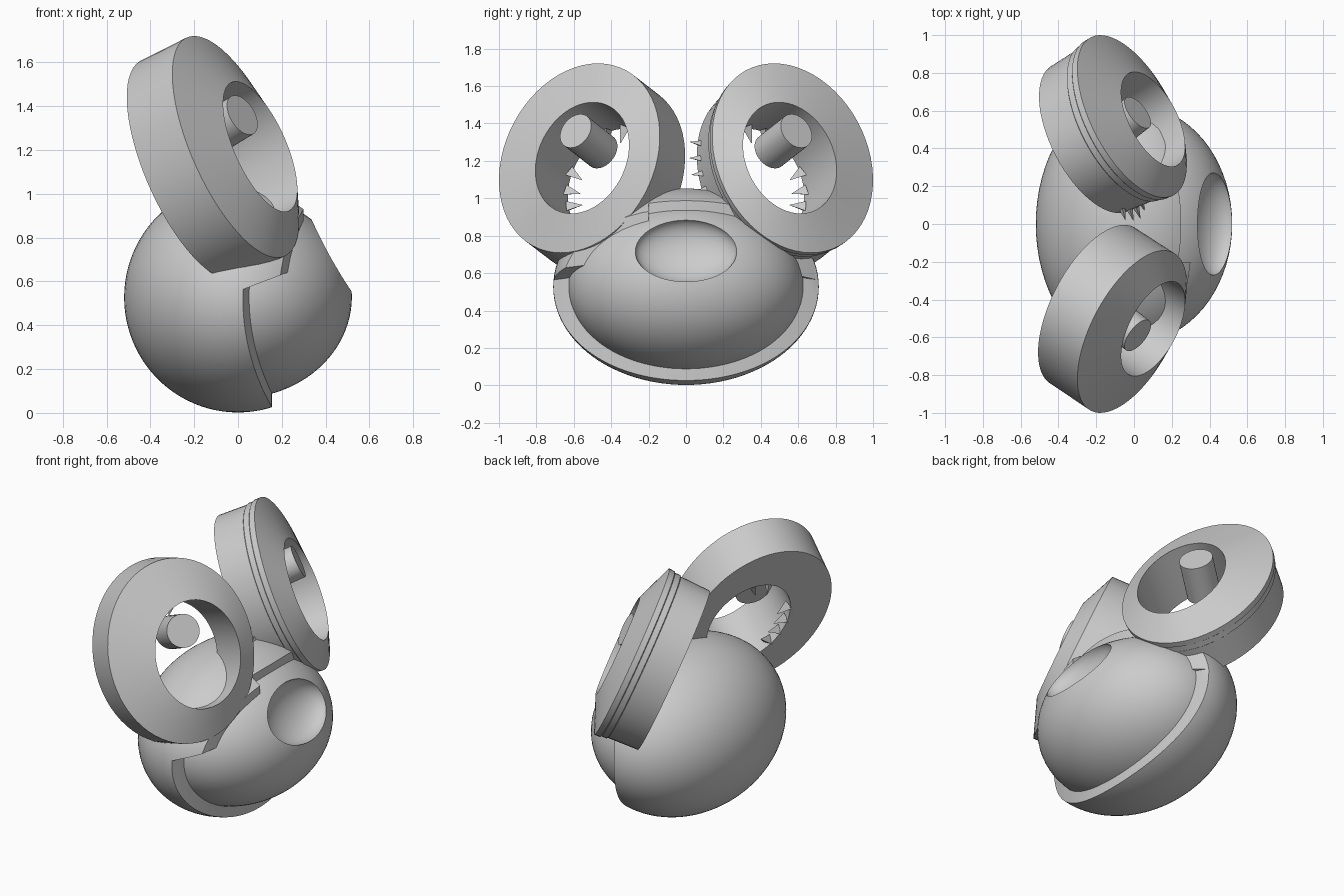
import bpy, bmesh, math
from mathutils import Vector, Matrix

old = bpy.data.objects.get("Cube")
if old:
    bpy.data.objects.remove(old, do_unlink=True)

grey = bpy.data.materials.new("plain_grey")
grey.use_nodes = True
grey.diffuse_color = (0.6, 0.6, 0.6, 1)
grey.node_tree.nodes["Principled BSDF"].inputs["Base Color"].default_value = (0.6, 0.6, 0.6, 1)


def activate(ob):
    bpy.ops.object.select_all(action='DESELECT')
    ob.select_set(True)
    bpy.context.view_layer.objects.active = ob


def shade(ob):
    activate(ob)
    bpy.ops.object.shade_smooth_by_angle(angle=math.radians(35))


def finish(name, bm, smooth=True):
    bmesh.ops.recalc_face_normals(bm, faces=bm.faces)
    mesh = bpy.data.meshes.new(name)
    bm.to_mesh(mesh)
    bm.free()
    mesh.materials.append(grey)
    ob = bpy.data.objects.new(name, mesh)
    bpy.context.collection.objects.link(ob)
    if smooth:
        shade(ob)
    return ob


def ellipsoid(name, centre, radii, rotation=Matrix.Identity(4)):
    bm = bmesh.new()
    bmesh.ops.create_uvsphere(bm, u_segments=72, v_segments=48, radius=1)
    bm.transform(Matrix.Translation(centre) @ rotation @ Matrix.Diagonal((*radii, 1)))
    return finish(name, bm)


def cut(ob, cutter):
    mod = ob.modifiers.new("cut", 'BOOLEAN')
    mod.operation = 'DIFFERENCE'
    mod.solver = 'EXACT'
    mod.object = cutter
    activate(ob)
    bpy.ops.object.modifier_apply(modifier=mod.name)
    bpy.data.objects.remove(cutter, do_unlink=True)
    shade(ob)


def curved_cutter(middle, bend, y0, y1, bottom, top, slope=0.0, steps=36):
    """Block whose rear wall bows backwards towards the sides; slope lifts its front."""
    bm = bmesh.new()
    ys = [y0 + (y1 - y0) * i / steps for i in range(steps + 1)]
    outline = [(middle - bend * y * y, y) for y in ys] + [(1, y1), (1, y0)]
    face = bm.faces.new([bm.verts.new((x, y, bottom + slope * x)) for x, y in outline])
    ext = bmesh.ops.extrude_face_region(bm, geom=[face])
    verts = [v for v in ext["geom"] if isinstance(v, bmesh.types.BMVert)]
    bmesh.ops.translate(bm, verts=verts, vec=(0, 0, top - bottom))
    return finish("cutter", bm, False)


# Rear shell: curved rim, with a forward lip under one ear only
shell = ellipsoid("body_shell", (0, 0, 0.527), (0.52, 0.71, 0.525))
cut(shell, curved_cutter(0.155, 0.265, -0.9, 0.9, -0.6, 0.555, 0.38))
cut(shell, curved_cutter(0.25, 0.46, -0.2, 0.9, 0.53, 1.3))
cut(shell, curved_cutter(0.31, 0.28, -0.9, -0.19, 0.58, 1.31))

# Muzzle with a scooped nose socket
muzzle = ellipsoid("muzzle", (0, 0, 0.53), (0.52, 0.63, 0.463))
tilt = Matrix.Rotation(-math.atan2(0.18, 0.33), 4, 'Y')
cut(muzzle, ellipsoid("cutter", (0.43, 0, 0.72), (0.12, 0.272, 0.188), tilt))

# Ring frame: axis points forwards, outwards and up; across points inwards
AXIS = Vector((0.816, -0.427, 0.391)).normalized()
RISE = (Vector((0, 0, 1)) - AXIS * AXIS.z).normalized()
ACROSS = Vector((0, 0, 1)).cross(AXIS).normalized()
CENTRE = Vector((-0.01, -0.57, 1.215))
HOLE = (0.275, 0.323, 0.065, -0.035)
REAR_HOLE = (0.27, 0.32, 0.085, -0.035)


def ring_point(angle, depth, wide, tall, shift=0, lift=0):
    return (CENTRE + AXIS * depth + ACROSS * (shift + wide * math.cos(angle))
            + RISE * (lift + tall * math.sin(angle)))


def mirrored(p, side):
    return Vector((p.x, -side * p.y, p.z))


def ring(name, side, sections, count=64):
    bm = bmesh.new()
    loops = []
    for section in sections:
        loops.append([bm.verts.new(mirrored(ring_point(math.tau * i / count, *section), side))
                      for i in range(count)])
    for a, b in zip(loops, loops[1:] + loops[:1]):
        for i in range(count):
            j = (i + 1) % count
            bm.faces.new((a[i], a[j], b[j], b[i]))
    return finish(name, bm)


def rod(bm, start, end, r1, r2, segments):
    d = end - start
    m = Matrix.Translation((start + end) / 2) @ d.to_track_quat('Z', 'Y').to_matrix().to_4x4()
    bmesh.ops.create_cone(bm, cap_ends=True, segments=segments, radius1=r1, radius2=r2,
                          depth=d.length, matrix=m)


for side, label in ((-1, "front"), (1, "back")):
    # Thick ear ring with an offset oval hole; the back one has a stepped collar
    hole = [(0.085, *HOLE), (-0.27, *REAR_HOLE)]
    if side < 0:
        outer = [(-0.27, 0.47, 0.55, 0.025), (0, 0.472, 0.55)]
    else:
        outer = [(-0.27, 0.435, 0.53), (-0.08, 0.45, 0.535), (-0.075, 0.46, 0.541),
                 (-0.04, 0.463, 0.541), (-0.035, 0.47, 0.548), (0, 0.472, 0.55)]
    ring(label + "_ear_ring", side, hole + outer)

    # Round peg standing in the hole
    bm = bmesh.new()
    cap = Vector((0.02, -0.59, 1.36))
    rod(bm, mirrored(cap, side), mirrored(cap + Vector((-0.18, 0.14, -0.11)), side), 0.1, 0.1, 40)
    finish(label + "_ear_peg", bm)

    # Small spikes at the back of the hole
    bm = bmesh.new()
    for degrees in (85, 110, 170, 190, 208, 225):
        a = math.radians(degrees)
        rod(bm, mirrored(ring_point(a, -0.24, *REAR_HOLE), side),
            mirrored(ring_point(a + 0.1, -0.26, 0.19, 0.23, *REAR_HOLE[2:]), side),
            0.035, 0.001, 3)
    # Spikes on the inner edge of the collared ring
    if side > 0:
        for degrees in (-10, 0, 10, 20):
            a = math.radians(degrees)
            rod(bm, mirrored(ring_point(a, -0.22, 0.42, 0.5), side),
                mirrored(ring_point(a, -0.23, 0.5, 0.56), side), 0.025, 0.001, 3)
    finish(label + "_ear_spikes", bm, False)
